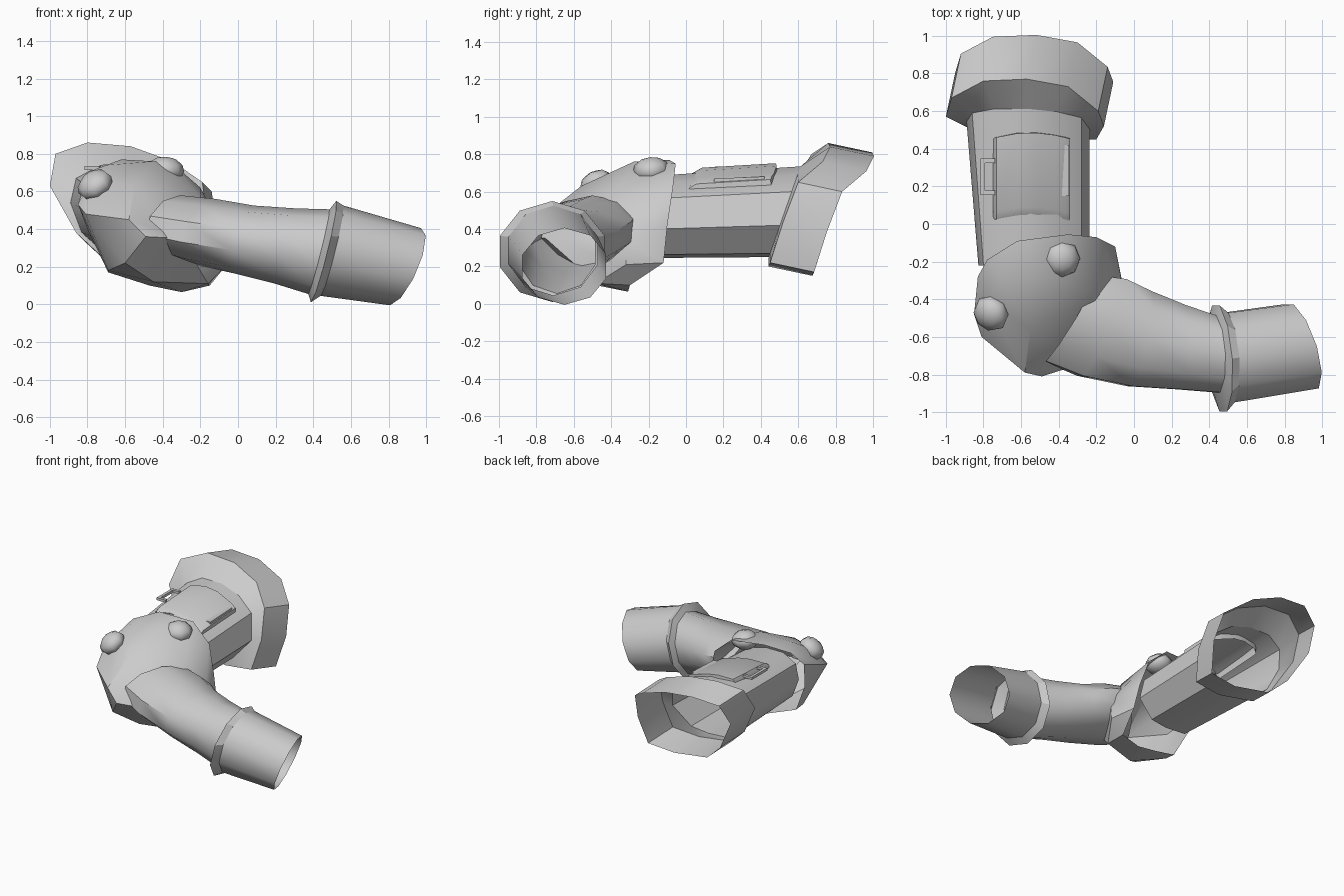
import bpy, bmesh
from math import sin, cos, pi, radians
from mathutils import Vector

if "Cube" in bpy.data.objects:
    bpy.data.objects.remove(bpy.data.objects["Cube"])


def finish(name, bm, angle=35):
    bmesh.ops.recalc_face_normals(bm, faces=bm.faces)
    me = bpy.data.meshes.new(name)
    bm.to_mesh(me)
    bm.free()
    ob = bpy.data.objects.new(name, me)
    bpy.context.collection.objects.link(ob)
    bpy.ops.object.select_all(action='DESELECT')
    ob.select_set(True)
    bpy.context.view_layer.objects.active = ob
    bpy.ops.object.shade_smooth_by_angle(angle=radians(angle))
    return ob


def loft(name, rings, angle=35):
    """Open-ended skin through rings with equal point counts."""
    bm = bmesh.new()
    rows = [[bm.verts.new(p) for p in r] for r in rings]
    for a, b in zip(rows, rows[1:]):
        for i in range(len(a)):
            j = (i + 1) % len(a)
            bm.faces.new((a[i], a[j], b[j], b[i]))
    return finish(name, bm, angle)


def box(name, lo, hi, tilt=0.0):
    """Box between corners; tilt shears z along y."""
    bm = bmesh.new()
    bmesh.ops.create_cube(bm, size=1)
    for v in bm.verts:
        v.co = Vector([lo[k] + (hi[k] - lo[k]) * (v.co[k] + .5) for k in range(3)])
        v.co.z += tilt * (v.co.y - lo[1])
    return finish(name, bm)


# Upper arm cross-section (x, z), slanted along y where it meets the cuff
arm = [(-.89, .54), (-.86, .67), (-.74, .735), (-.57, .735), (-.41, .69), (-.28, .60),
       (-.235, .42), (-.36, .27), (-.50, .25), (-.70, .265), (-.83, .38)]


def section(cx, cz, s, y, slope):
    return [(cx + (x + .56) * s, y + slope * (z - .5), cz + (z - .5) * s) for x, z in arm]


# Shoulder cuff: slanted front rim, swept back, with a collar closing on the arm
rim = [Vector(p) for p in (
    (-1, .57, .63), (-.97, .67, .80), (-.80, .76, .86), (-.57, .77, .84),
    (-.35, .73, .76), (-.19, .60, .65), (-.16, .52, .44), (-.20, .45, .22),
    (-.42, .44, .20), (-.72, .46, .25), (-.86, .50, .38))]
collar = section(-.56, .50, 1, .53, .35)
loft("shoulder_cuff", [collar, rim, [p + Vector((.05, .235, -.05)) for p in rim]], 38)

# Upper arm tube
loft("upper_arm", [collar, section(-.53, .47, .9, -.22, 0)], 40)

# Curved panel on the upper arm
bm = bmesh.new()
prof = [(-.75, .71), (-.73, .74), (-.62, .75), (-.52, .735), (-.42, .70), (-.36, .68), (-.34, .665)]
rows = []
for x, z in prof:
    bulge = .03 * (1 - ((x + .55) / .2) ** 2)
    y0, y1 = .03 + bulge, .455 + bulge
    rows.append([bm.verts.new((x, y, z + h + .06 * (y - .45))) for y, h in (
        (y0, -.06), (y0 - .01, -.02), (y0 + .03, 0), (y1, 0), (y1 + .005, -.06))])
for a, b in zip(rows, rows[1:]):
    for i in range(4):
        bm.faces.new((a[i], a[i + 1], b[i + 1], b[i]))
for r in (rows[0], rows[-1]):
    bm.faces.new(r)
finish("arm_panel", bm)

# Panel hinge strip and side handle
box("panel_hinge", (-.385, .15, .63), (-.345, .42, .67), .04)
for y in (.155, .325):
    box("handle_post", (-.81, y, .715), (-.74, y + .022, .735))
box("handle_bar", (-.815, .155, .715), (-.793, .347, .735))

# Elbow shell: faceted hull, open at its rim around the upper arm
elbow_rim = [(-.83, -.28, .60), (-.78, -.19, .71), (-.62, -.09, .77), (-.35, -.055, .75),
             (-.20, -.07, .62), (-.14, -.10, .42), (-.10, -.12, .22), (-.15, -.30, .10),
             (-.30, -.31, .065), (-.47, -.33, .10), (-.69, -.38, .17), (-.80, -.33, .40)]
elbow_body = [(-.85, -.48, .53), (-.81, -.60, .48), (-.78, -.42, .66), (-.70, -.30, .74),
              (-.45, -.28, .76), (-.55, -.56, .63), (-.58, -.79, .45), (-.49, -.81, .36),
              (-.30, -.75, .35), (-.60, -.70, .22), (-.45, -.58, .12), (-.69, -.47, .18),
              (-.20, -.38, .57), (-.06, -.32, .21), (-.06, -.33, .36), (-.16, -.48, .11)]
bm = bmesh.new()
rv = [bm.verts.new(p) for p in elbow_rim]
for p in elbow_body:
    bm.verts.new(p)
bmesh.ops.convex_hull(bm, input=bm.verts)
rimset = {v for v in rv if v.is_valid}
cap = [f for f in bm.faces if all(v in rimset for v in f.verts)]
bmesh.ops.delete(bm, geom=cap, context='FACES')
bmesh.ops.delete(bm, geom=[v for v in bm.verts if not v.link_faces], context='VERTS')
finish("elbow_shell", bm, 32)


# Forearm, flange and wrist cuff: slanted rings strung along x
def ring(cx, cy, cz, ry, rz, ky, kz, n=10):
    pts = []
    for i in range(n):
        a = 2 * pi * (i + .5) / n
        dy, dz = ry * cos(a), rz * sin(a)
        pts.append((cx + ky * dy + kz * dz, cy + dy, cz + dz))
    return pts


wrist_in = ring(.43, -.69, .28, .215, .225, -.05, .25)
flange = ring(.455, -.715, .28, .295, .27, -.07, .25)
wrist_out = ring(.50, -.71, .285, .25, .24, -.07, .25)
loft("forearm", [ring(-.34, -.50, .42, .24, .16, .6, .2),
                 ring(-.17, -.55, .385, .27, .175, .45, .3),
                 ring(.03, -.61, .345, .265, .18, .2, .3),
                 ring(.25, -.655, .31, .235, .20, .05, .27), wrist_in], 45)
loft("wrist_flange", [wrist_in, flange, wrist_out], 25)
loft("wrist_cuff", [wrist_out, ring(.89, -.65, .20, .235, .205, -.3, .4)], 40)

# Domed knobs on the elbow
for loc, nrm in (((-.76, -.475, .635), (-.5, -.4, .75)), ((-.385, -.185, .715), (.1, -.1, 1))):
    bm = bmesh.new()
    bmesh.ops.create_uvsphere(bm, u_segments=8, v_segments=6, radius=.1)
    q = Vector(nrm).to_track_quat('Z', 'Y')
    for v in bm.verts:
        v.co = Vector(loc) + q @ Vector((v.co.x, v.co.y, v.co.z * .7))
    finish("elbow_knob", bm, 60)
